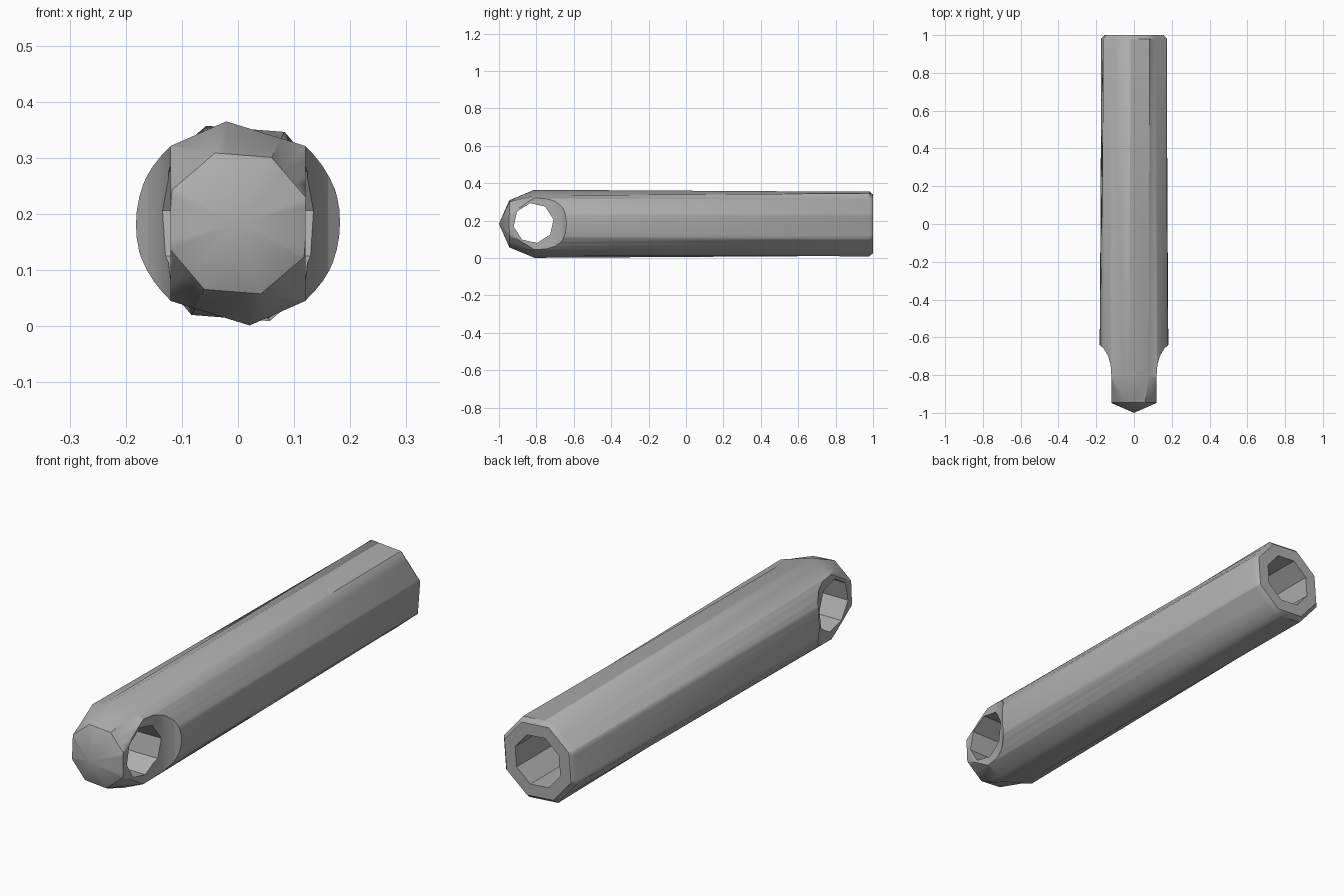
import bpy, bmesh
from math import radians, cos, sin

cube = bpy.data.objects.get("Cube")
if cube:
    bpy.data.objects.remove(cube)

R = 0.183  # shaft radius, also the height of the axis

grey = bpy.data.materials.new("plain grey")
grey.use_nodes = True
colour = (0.42, 0.42, 0.42, 1)
grey.diffuse_color = colour
grey.node_tree.nodes["Principled BSDF"].inputs["Base Color"].default_value = colour

# Corner angles: rounded flanks at the front, plain octagon at the back
flank = [-49 + 7 * i for i in range(15)]
FRONT = sorted(flank + [96.5] + [180 + a for a in flank] + [276.5])
BACK = [-27 + 45 * i for i in range(8)]
ANGLES = sorted(set((a + 49) % 360 - 49 for a in FRONT + BACK))


def polygon_radius(angle, corners, radius):
    """Distance from the axis to the polygon's outline at an angle."""
    loop = [corners[-1] - 360] + corners + [corners[0] + 360]
    for a, b in zip(loop, loop[1:]):
        if a <= angle <= b:
            return radius * cos(radians(b - a) / 2) / cos(radians(angle - (a + b) / 2))


def make_object(name, bm):
    bmesh.ops.recalc_face_normals(bm, faces=bm.faces)
    mesh = bpy.data.meshes.new(name)
    bm.to_mesh(mesh)
    bm.free()
    mesh.materials.append(grey)
    obj = bpy.data.objects.new(name, mesh)
    bpy.context.collection.objects.link(obj)
    return obj


def prism(name, points, offset):
    """Extrude a closed outline along an offset."""
    bm = bmesh.new()
    face = bm.faces.new([bm.verts.new(p) for p in points])
    top = bmesh.ops.extrude_face_region(bm, geom=[face])["geom"]
    bmesh.ops.translate(bm, vec=offset, verts=[v for v in top if isinstance(v, bmesh.types.BMVert)])
    return make_object(name, bm)


# Shaft: pointed nose, body, chamfered end and socket in one loft
sections = [(-0.945, BACK, 0.132), (-0.81, FRONT, R), (0.98, BACK, R),
            (1.0, BACK, 0.165), (1.0, BACK, 0.112), (0.5, BACK, 0.112)]
bm = bmesh.new()
rings = []
for y, corners, radius in sections:
    ring = []
    for a in ANGLES:
        r = polygon_radius(a, corners, radius)
        ring.append(bm.verts.new((r * cos(radians(a)), y, R + r * sin(radians(a)))))
    rings.append(ring)
n = len(ANGLES)
for low, high in zip(rings, rings[1:]):
    for i in range(n):
        j = (i + 1) % n
        bm.faces.new((low[i], low[j], high[j], high[i]))
for y, ring in ((-1.0, rings[0]), (0.5, rings[-1])):
    centre = bm.verts.new((0, y, R))
    for i in range(n):
        bm.faces.new((centre, ring[i], ring[(i + 1) % n]))
bmesh.ops.triangulate(bm, faces=bm.faces)
shaft = make_object("shaft", bm)

# Cutters: scooped flats on both sides of the nose, and the cross hole
scoop = [(0.12, -1.1), (0.12, -0.8), (0.124, -0.745), (0.137, -0.7),
         (0.16, -0.66), (0.19, -0.632), (0.3, -0.632), (0.3, -1.1)]
cutters = [prism(side + "_scoop_cutter", [(s * x, y, -0.1) for x, y in scoop], (0, 0, 0.6))
           for side, s in (("left", 1), ("right", -1))]
hole = [(-0.5, -0.815 + 0.108 * cos(radians(a)), 0.187 + 0.108 * sin(radians(a)))
        for a in range(10, 370, 45)]
cutters.append(prism("cross_hole_cutter", hole, (1, 0, 0)))

bpy.context.view_layer.objects.active = shaft
shaft.select_set(True)
for cutter in cutters:
    cutter.hide_render = True
    mod = shaft.modifiers.new("cut", "BOOLEAN")
    mod.operation = "DIFFERENCE"
    mod.solver = "EXACT"
    mod.object = cutter
    bpy.ops.object.modifier_apply(modifier=mod.name)
    bpy.data.objects.remove(cutter)

bpy.ops.object.shade_smooth_by_angle(angle=radians(40))
